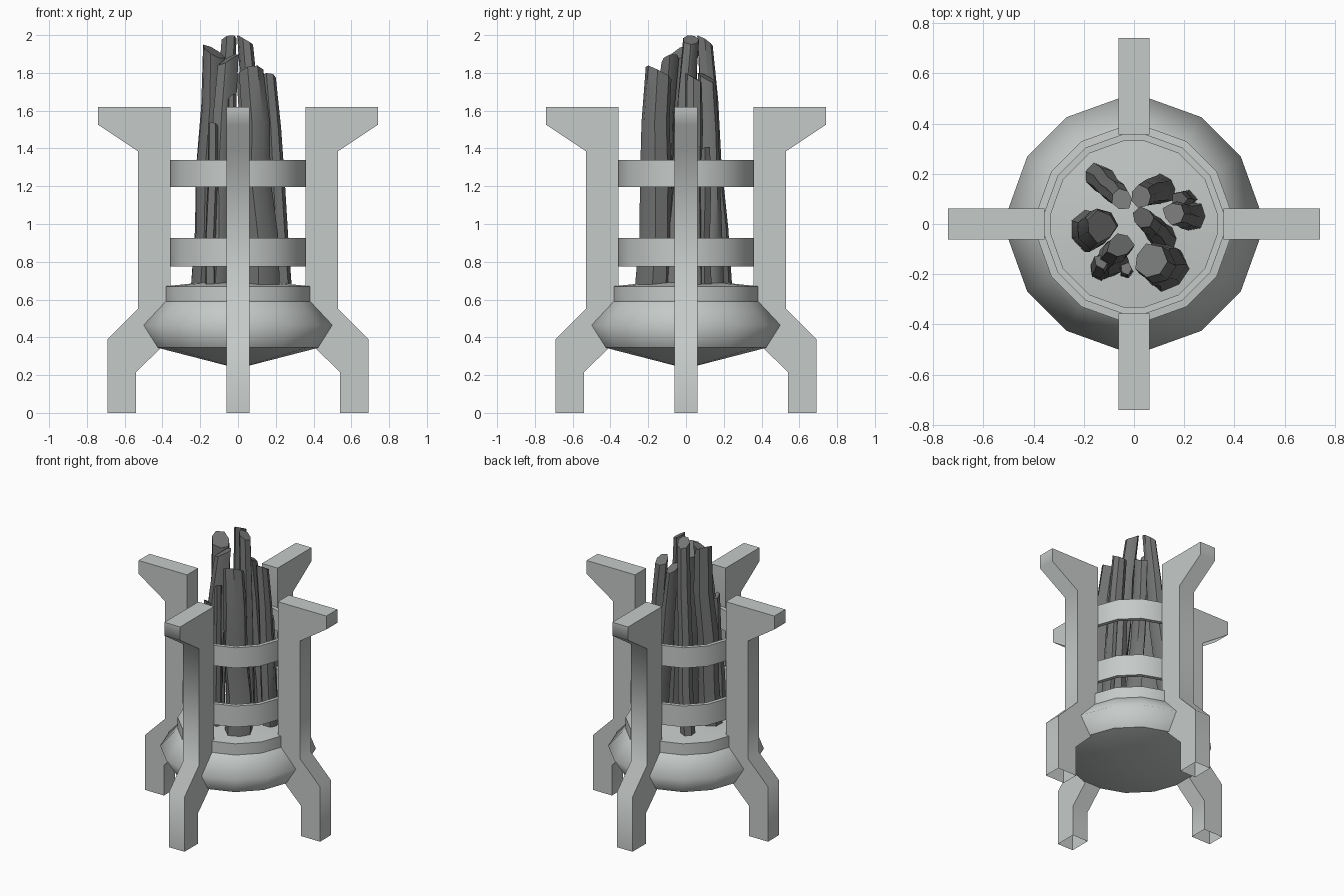
import bpy, bmesh, math, random
from mathutils import Vector, Matrix

random.seed(4)
old = bpy.data.objects.get("Cube")
if old:
    bpy.data.objects.remove(old, do_unlink=True)


def material(name, color):
    m = bpy.data.materials.new(name)
    m.use_nodes = True
    m.diffuse_color = (*color, 1)
    m.node_tree.nodes["Principled BSDF"].inputs["Base Color"].default_value = (*color, 1)
    return m


METAL = material("pale grey metal", (0.56, 0.59, 0.575))
WOOD = material("dark grey wood", (0.17, 0.175, 0.172))


def finish(name, bm, mat, angle):
    bmesh.ops.recalc_face_normals(bm, faces=bm.faces)
    mesh = bpy.data.meshes.new(name)
    bm.to_mesh(mesh)
    bm.free()
    mesh.materials.append(mat)
    ob = bpy.data.objects.new(name, mesh)
    bpy.context.collection.objects.link(ob)
    bpy.ops.object.select_all(action='DESELECT')
    bpy.context.view_layer.objects.active = ob
    ob.select_set(True)
    bpy.ops.object.shade_smooth_by_angle(angle=math.radians(angle))
    return ob


# Ring directions: three wide sides between legs, a narrow one behind each leg
ANGLES = [math.radians(90 * q + a) for q in range(4) for a in (7.2, 32.4, 57.6, 82.8)]


def lathe(name, profile, angle, closed=False):
    bm = bmesh.new()
    rings = []
    for r, z in profile:
        if r == 0:
            rings.append([bm.verts.new((0, 0, z))] * len(ANGLES))
        else:
            rings.append([bm.verts.new((r * math.cos(a), r * math.sin(a), z)) for a in ANGLES])
    pairs = list(zip(rings, rings[1:]))
    if closed:
        pairs.append((rings[-1], rings[0]))
    for low, high in pairs:
        for i in range(len(ANGLES)):
            j = (i + 1) % len(ANGLES)
            corners = list(dict.fromkeys((low[i], low[j], high[j], high[i])))
            bm.faces.new(corners)
    return finish(name, bm, METAL, angle)


# Bowl
lathe("bowl_base", [(0, 0.235), (0.43, 0.345)], 60)
lathe("bowl_belly", [(0.43, 0.345), (0.503, 0.465), (0.39, 0.59)], 180)
lathe("bowl_rim", [(0.39, 0.59), (0.39, 0.67)], 30)
lathe("bowl_top", [(0.39, 0.67), (0.2, 0.69), (0, 0.705)], 60)

# Basket bands
for name, z0, z1 in (("lower_band", 0.775, 0.925), ("upper_band", 1.195, 1.34)):
    lathe(name, [(0.36, z0), (0.36, z1), (0.333, z1), (0.333, z0)], 30, closed=True)

# Legs: one side profile, extruded and turned, open under the foot
LEG = [(0.54, 0), (0.69, 0), (0.69, 0.39), (0.53, 0.55), (0.53, 1.385), (0.74, 1.525),
       (0.74, 1.62), (0.357, 1.62), (0.357, 0.395), (0.54, 0.215)]
for turn, name in enumerate(("left_leg", "back_leg", "right_leg", "front_leg")):
    bm = bmesh.new()
    sides = [[bm.verts.new((x, y, z)) for x, z in LEG] for y in (-0.062, 0.062)]
    for side in sides:
        bm.faces.new(side)
    for i in range(1, len(LEG)):
        j = (i + 1) % len(LEG)
        bm.faces.new((sides[0][i], sides[0][j], sides[1][j], sides[1][i]))
    bmesh.ops.rotate(bm, verts=bm.verts, matrix=Matrix.Rotation(turn * math.pi / 2, 3, 'Z'))
    finish(name, bm, METAL, 60)


# Firewood: rough tapered sticks with a slanted cut at the top
def stick(name, base, top, radius, sides=7, levels=5):
    a, b = Vector(base), Vector(top)
    bm = bmesh.new()
    shape = [random.uniform(0.82, 1.15) for _ in range(sides)]
    slant = random.uniform(0, math.tau)
    rings = []
    for k in range(levels):
        t = k / (levels - 1)
        mid = a.lerp(b, t)
        if 0 < k < levels - 1:
            mid += Vector((random.uniform(-1, 1), random.uniform(-1, 1), 0)) * radius * 0.15
        ring = []
        for i in range(sides):
            u = math.tau * i / sides
            r = radius * shape[i] * (1.1 - 0.25 * t) * random.uniform(0.93, 1.07)
            drop = radius * 0.5 * (math.cos(u - slant) - 1) if k == levels - 1 else 0
            ring.append(bm.verts.new(mid + Vector((r * math.cos(u), r * math.sin(u), drop))))
        rings.append(ring)
    for low, high in zip(rings, rings[1:]):
        for i in range(sides):
            j = (i + 1) % sides
            bm.faces.new((low[i], low[j], high[j], high[i]))
    bm.faces.new(rings[0])
    bm.faces.new(rings[-1])
    finish(name, bm, WOOD, 40)


LOGS = [
    ((-0.15, 0.19, 0.64), (-0.05, 0.1, 2.0), 0.055),
    ((-0.18, -0.02, 0.64), (-0.13, -0.01, 1.95), 0.075),
    ((-0.11, -0.16, 0.64), (-0.055, -0.085, 1.9), 0.06),
    ((0.13, -0.18, 0.64), (0.065, -0.15, 1.84), 0.075),
    ((0.12, -0.06, 0.64), (0.035, 0.025, 2.0), 0.05),
    ((0.12, 0.14, 0.64), (0.03, 0.11, 1.8), 0.05),
    ((0.23, 0.03, 0.64), (0.16, 0.04, 1.8), 0.05),
]
KINDLING = [
    ((-0.14, -0.19, 0.65), (-0.13, -0.15, 1.54), 0.035),
    ((-0.03, -0.19, 0.65), (-0.03, -0.18, 1.69), 0.03),
    ((0.21, 0.1, 0.65), (0.18, 0.1, 1.41), 0.035),
]
for n, (base, top, radius) in enumerate(LOGS):
    stick(f"log_{n + 1}", base, top, radius)
for n, (base, top, radius) in enumerate(KINDLING):
    stick(f"kindling_{n + 1}", base, top, radius, sides=5, levels=4)
